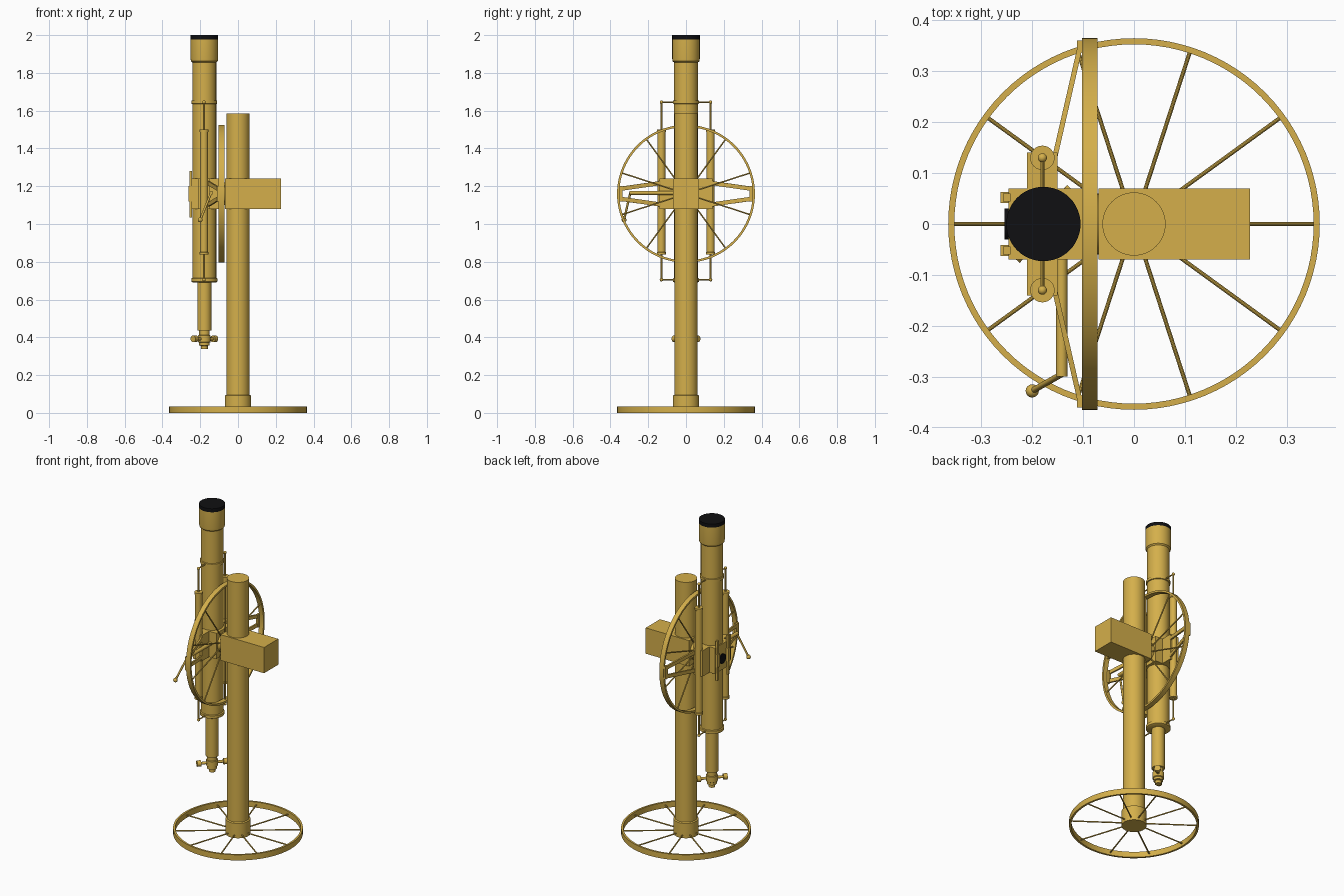
import bpy, bmesh, math
from mathutils import Vector, Matrix

if "Cube" in bpy.data.objects:
    bpy.data.objects.remove(bpy.data.objects["Cube"])


def material(name, rgb):
    m = bpy.data.materials.new(name)
    m.diffuse_color = (*rgb, 1)
    m.use_nodes = True
    m.node_tree.nodes["Principled BSDF"].inputs["Base Color"].default_value = m.diffuse_color
    return m


BRASS = material("brass", (0.66, 0.43, 0.07))
BLACK = material("black", (0.005, 0.005, 0.006))


def finish(name, bm, mat=BRASS, smooth=True):
    bmesh.ops.recalc_face_normals(bm, faces=bm.faces)
    me = bpy.data.meshes.new(name)
    bm.to_mesh(me)
    bm.free()
    me.materials.append(mat)
    if smooth:
        me.shade_smooth()
        me.set_sharp_from_angle(angle=math.radians(35))
    ob = bpy.data.objects.new(name, me)
    bpy.context.collection.objects.link(ob)
    return ob


def lathe(name, profile, centre=(0, 0, 0), rot=None, mat=BRASS, n=48, closed=False):
    """Revolve (radius, height) points about z; closed makes a ring section."""
    bm = bmesh.new()
    rings = [[bm.verts.new((r * math.cos(2 * math.pi * i / n), r * math.sin(2 * math.pi * i / n), z))
              for i in range(n)] for r, z in profile]
    pairs = list(zip(rings, rings[1:]))
    if closed:
        pairs.append((rings[-1], rings[0]))
    for a, b in pairs:
        for i in range(n):
            j = (i + 1) % n
            bm.faces.new((a[i], a[j], b[j], b[i]))
    if not closed:
        bm.faces.new(rings[0])
        bm.faces.new(rings[-1])
    bm.transform(Matrix.Translation(centre) @ (rot or Matrix()))
    return finish(name, bm, mat)


def rod(name, a, b, r, mat=BRASS, n=16):
    a, b = Vector(a), Vector(b)
    rot = (b - a).to_track_quat('Z', 'Y').to_matrix().to_4x4()
    return lathe(name, [(r, 0), (r, (b - a).length)], a, rot, mat, n)


def box(name, lo, hi):
    bm = bmesh.new()
    bmesh.ops.create_cube(bm, size=1)
    for v in bm.verts:
        v.co = [(l + h) / 2 + c * (h - l) for l, h, c in zip(lo, hi, v.co)]
    return finish(name, bm, smooth=False)


def beam(name, a, b, w, h):
    """Rectangular bar from a to b, h measured upward."""
    a, b = Vector(a), Vector(b)
    d = (b - a).normalized()
    side = d.cross(Vector((0, 0, 1))).normalized()
    up = side.cross(d)
    bm = bmesh.new()
    bmesh.ops.create_cube(bm, size=1)
    for v in bm.verts:
        x, y, z = v.co
        v.co = (a + b) / 2 + d * (x * (b - a).length) + side * (y * w) + up * (z * h)
    return finish(name, bm, smooth=False)


def ball(name, c, r):
    bm = bmesh.new()
    bmesh.ops.create_uvsphere(bm, u_segments=16, v_segments=10, radius=r)
    bm.transform(Matrix.Translation(c))
    return finish(name, bm)


def wheel(name, thick, centre, rot):
    """Spoked wheel, ten spokes, lying in xy before rotation."""
    lathe(name + "_rim", [(0.365, 0), (0.365, thick), (0.353, thick), (0.353, 0)],
          centre, rot, n=96, closed=True)
    m = Matrix.Translation(centre) @ rot
    for k in range(10):
        t = k * math.pi / 5
        d = Vector((math.cos(t), math.sin(t), 0))
        mid = Vector((0, 0, thick / 2))
        rod(f"{name}_spoke_{k}", m @ (d * 0.03 + mid), m @ (d * 0.358 + mid), 0.004, n=10)


# Floor wheel, pillar and counterweight box
wheel("floor_wheel", 0.035, (0, 0, 0), Matrix())
lathe("pillar", [(0.07, 0), (0.07, 0.092), (0.062, 0.096), (0.062, 1.585)])
box("counterweight", (-0.07, -0.07, 1.08), (0.228, 0.07, 1.24))

# Upright wheel on the horizontal axis
wheel("upright_wheel", 0.03, (-0.102, 0, 1.16), Matrix.Rotation(math.pi / 2, 4, 'Y'))
rod("wheel_hub", (-0.12, 0, 1.16), (-0.05, 0, 1.16), 0.06, n=32)

# Telescope tube with rings and dew cap
TX = -0.178
lathe("main_tube", [(0.06, 0.69), (0.069, 0.695), (0.069, 0.712), (0.063, 0.715), (0.063, 1.635),
                    (0.068, 1.637), (0.068, 1.653), (0.063, 1.655), (0.063, 1.855),
                    (0.071, 1.862), (0.073, 1.875), (0.073, 1.978)], (TX, 0, 0))
lathe("lens_cap", [(0.073, 1.978), (0.073, 2.0)], (TX, 0, 0), mat=BLACK)

# Eyepiece end and diagonal focusing knobs
lathe("eyepiece_tube", [(0.018, 0.337), (0.018, 0.355), (0.028, 0.357), (0.028, 0.372),
                        (0.033, 0.375), (0.033, 0.41), (0.028, 0.412), (0.028, 0.435),
                        (0.037, 0.437), (0.037, 0.70)], (TX, 0, 0))
for s, tag in ((-1, "front"), (1, "back")):
    def along(t):
        return (TX + s * t * 0.68, s * t * 0.73, 0.392)
    rod("focus_axle_" + tag, along(0), along(0.08), 0.008)
    rod("focus_knob_" + tag, along(0.065), along(0.088), 0.018, n=20)

# Cradle
box("cradle_block", (-0.247, -0.07, 1.08), (-0.10, 0.07, 1.24))
box("cradle_crossplate", (-0.21, -0.14, 1.08), (-0.15, 0.14, 1.24))

for s, tag in ((-1, "front"), (1, "back")):
    y = s * 0.13
    # Balance tubes with sliding rods
    lathe("balance_tube_" + tag, [(0.024, 0.838), (0.024, 0.85), (0.021, 0.852), (0.021, 1.486),
                                  (0.024, 1.488), (0.024, 1.5)], (-0.18, y, 0), n=24)
    rod("balance_rod_" + tag, (-0.18, y, 0.705), (-0.18, y, 1.645), 0.005, n=10)
    for z, end in ((0.705, "low"), (1.645, "high")):
        rod(f"rod_link_{tag}_{end}", (-0.18, s * 0.05, z), (-0.18, y, z), 0.004, n=10)
        ball(f"rod_joint_{tag}_{end}", (-0.18, y, z), 0.009)
    # Braces from the cradle to the wheel rim
    for d in (-1, 1):
        beam(f"wheel_brace_{tag}_{'low' if d < 0 else 'high'}",
             (-0.165, s * 0.09, 1.16 + d * 0.063), (-0.105, s * 0.352, 1.16 + d * 0.026), 0.01, 0.022)
    box("brace_foot_" + tag, (-0.112, s * 0.349 - 0.012, 1.12), (-0.098, s * 0.349 + 0.012, 1.20))
    # Clamp bars on the outer face
    box("clamp_bar_" + tag, (-0.257, s * 0.052 - 0.008, 1.035), (-0.243, s * 0.052 + 0.008, 1.28))
    box("clamp_block_" + tag, (-0.262, s * 0.052 - 0.011, 1.12), (-0.238, s * 0.052 + 0.011, 1.20))

# Black dial between the clamp bars
rod("dial", (-0.245, 0, 1.15), (-0.254, 0, 1.15), 0.03, BLACK, 24)

# Hand crank
rod("crank_shaft", (-0.142, -0.06, 1.165), (-0.142, -0.30, 1.165), 0.011)
rod("crank_arm", (-0.142, -0.295, 1.165), (-0.20, -0.328, 1.022), 0.006)
ball("crank_knob", (-0.20, -0.328, 1.022), 0.013)
